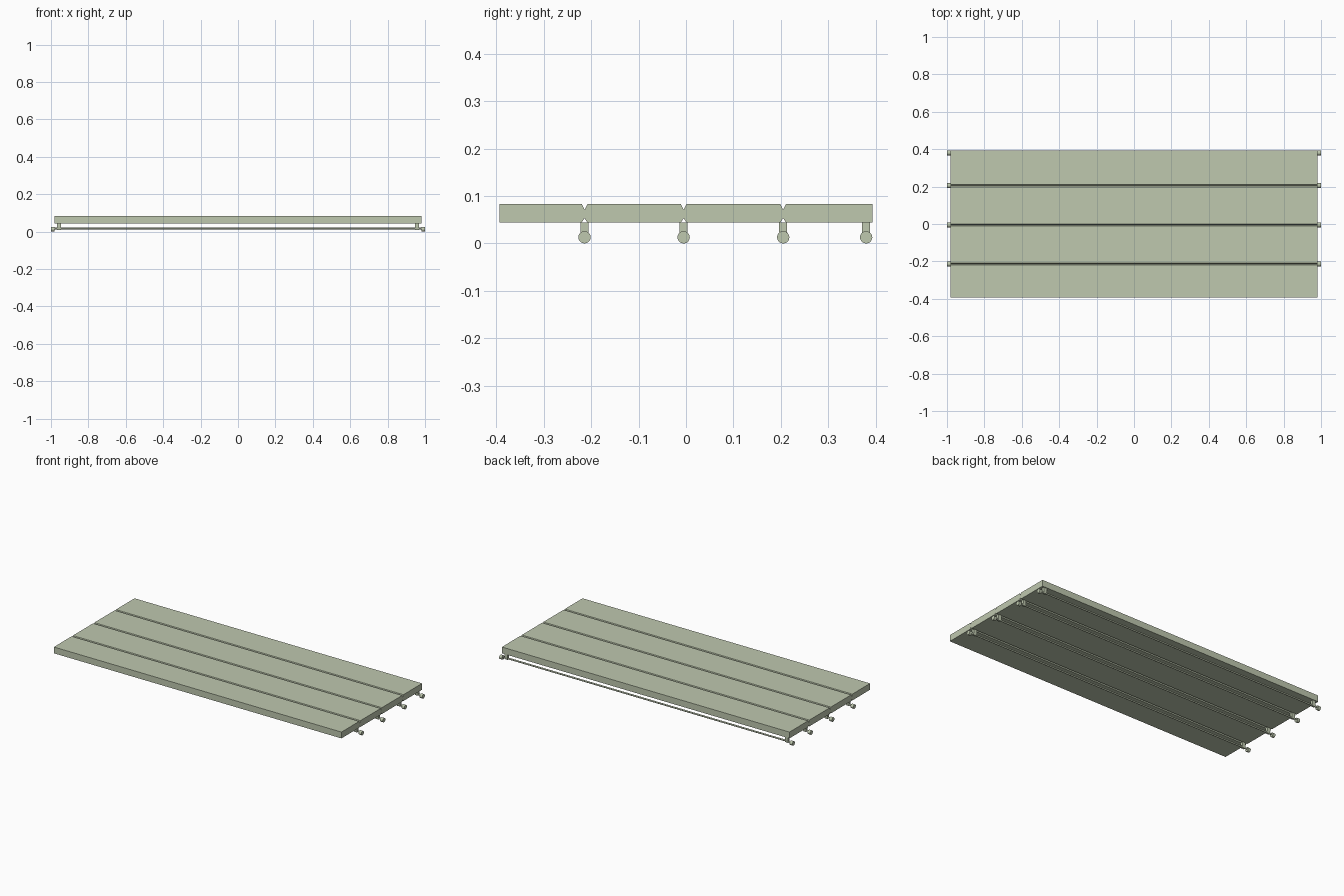
import bpy, bmesh, math

if "Cube" in bpy.data.objects:
    bpy.data.objects.remove(bpy.data.objects["Cube"])

mat = bpy.data.materials.new("sage_green")
mat.diffuse_color = (0.52, 0.58, 0.43, 1)
mat.use_nodes = True
mat.node_tree.nodes["Principled BSDF"].inputs["Base Color"].default_value = mat.diffuse_color

SEAMS = [-0.214, -0.005, 0.205]      # joints between the panels
Y0, Y1 = -0.393, 0.393               # outer edges
Z0, Z1 = 0.044, 0.083                # panel underside and top
HALF = 0.981                         # panel half length
ROLLERS = SEAMS + [0.380]


def finish(bm, name):
    bmesh.ops.recalc_face_normals(bm, faces=bm.faces)
    me = bpy.data.meshes.new(name)
    bm.to_mesh(me)
    bm.free()
    me.materials.append(mat)
    ob = bpy.data.objects.new(name, me)
    bpy.context.collection.objects.link(ob)
    return ob


def extrude_x(name, profile, x0, x1):
    bm = bmesh.new()
    f = bm.faces.new([bm.verts.new((x0, y, z)) for y, z in profile])
    r = bmesh.ops.extrude_face_region(bm, geom=[f])
    vs = [v for v in r["geom"] if isinstance(v, bmesh.types.BMVert)]
    bmesh.ops.translate(bm, verts=vs, vec=(x1 - x0, 0, 0))
    return finish(bm, name)


def cylinder_x(name, y, z, radius, x0, x1, sides):
    pts = [(y + radius * math.cos(2 * math.pi * i / sides),
            z + radius * math.sin(2 * math.pi * i / sides)) for i in range(sides)]
    ob = extrude_x(name, pts, x0, x1)
    for p in ob.data.polygons:
        p.use_smooth = len(p.vertices) == 4
    return ob


# Panels, chamfered only along the joints
CY, CT, CB = 0.006, 0.012, 0.009
edges = [Y0] + SEAMS + [Y1]
for i in range(4):
    a, b = edges[i], edges[i + 1]
    left = [(a, Z1), (a, Z0)] if i == 0 else \
        [(a + CY, Z1), (a, Z1 - CT), (a, Z0 + CB), (a + CY, Z0)]
    right = [(b, Z0), (b, Z1)] if i == 3 else \
        [(b - CY, Z0), (b, Z0 + CB), (b, Z1 - CT), (b - CY, Z1)]
    extrude_x(f"panel_{i + 1}", left + right, -HALF, HALF)

# Rods with brackets and end rollers under each joint and the back edge
for i, y in enumerate(ROLLERS, 1):
    cylinder_x(f"rod_{i}", y, 0.0165, 0.005, -0.99, 0.99, 12)
    for s, side in ((-1, "left"), (1, "right")):
        extrude_x(f"bracket_{side}_{i}",
                  [(y - 0.0085, Z0), (y - 0.0085, 0.025), (y - 0.006, 0.010),
                   (y + 0.006, 0.010), (y + 0.0085, 0.025), (y + 0.0085, Z0)],
                  s * 0.946, s * 0.967)
        cylinder_x(f"roller_{side}_{i}", y, 0.013, 0.013, s * 0.982, s * 1.0, 20)
